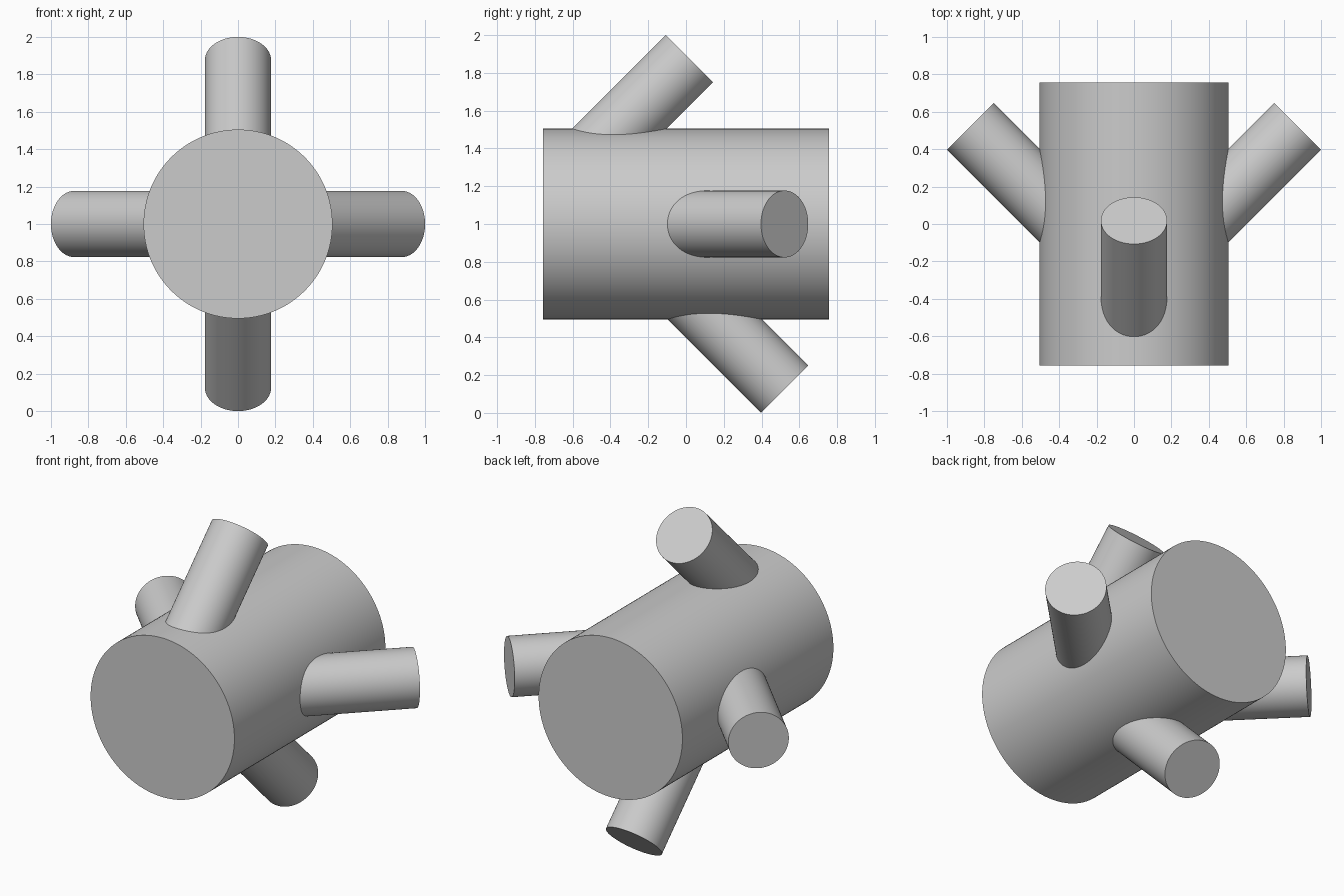
import bpy
import math
from mathutils import Vector

cube = bpy.data.objects.get("Cube")
if cube:
    bpy.data.objects.remove(cube, do_unlink=True)

grey = bpy.data.materials.new("plain_grey")
grey.use_nodes = True
colour = (0.6, 0.6, 0.6, 1)
grey.diffuse_color = colour
grey.node_tree.nodes["Principled BSDF"].inputs["Base Color"].default_value = colour


def rod(name, start, end, radius, sides):
    """Smooth capped cylinder between two points."""
    start, end = Vector(start), Vector(end)
    axis = end - start
    bpy.ops.mesh.primitive_cylinder_add(
        vertices=sides, radius=radius, depth=axis.length,
        location=(start + end) / 2,
        rotation=axis.to_track_quat("Z", "Y").to_euler())
    obj = bpy.context.object
    obj.name = name
    obj.data.materials.append(grey)
    bpy.ops.object.shade_smooth_by_angle(angle=math.radians(30))
    return obj


MID = 1.0        # height of the main axis
REACH = 0.875    # distance of each peg end from the main axis
BURIED = 0.3     # where each peg starts inside the body

# Main body, lying front to back
rod("body", (0, -0.757, MID), (0, 0.757, MID), 0.505, 128)

# Four pegs leaning back at 45 degrees; the top one sits further forward
pegs = [("top_peg", 0, 1, 0.018), ("bottom_peg", 0, -1, 0.522),
        ("left_peg", 1, 0, 0.522), ("right_peg", -1, 0, 0.522)]
for name, dx, dz, tip_y in pegs:
    start_y = tip_y - (REACH - BURIED)
    rod(name, (dx * BURIED, start_y, MID + dz * BURIED),
        (dx * REACH, tip_y, MID + dz * REACH), 0.177, 96)
